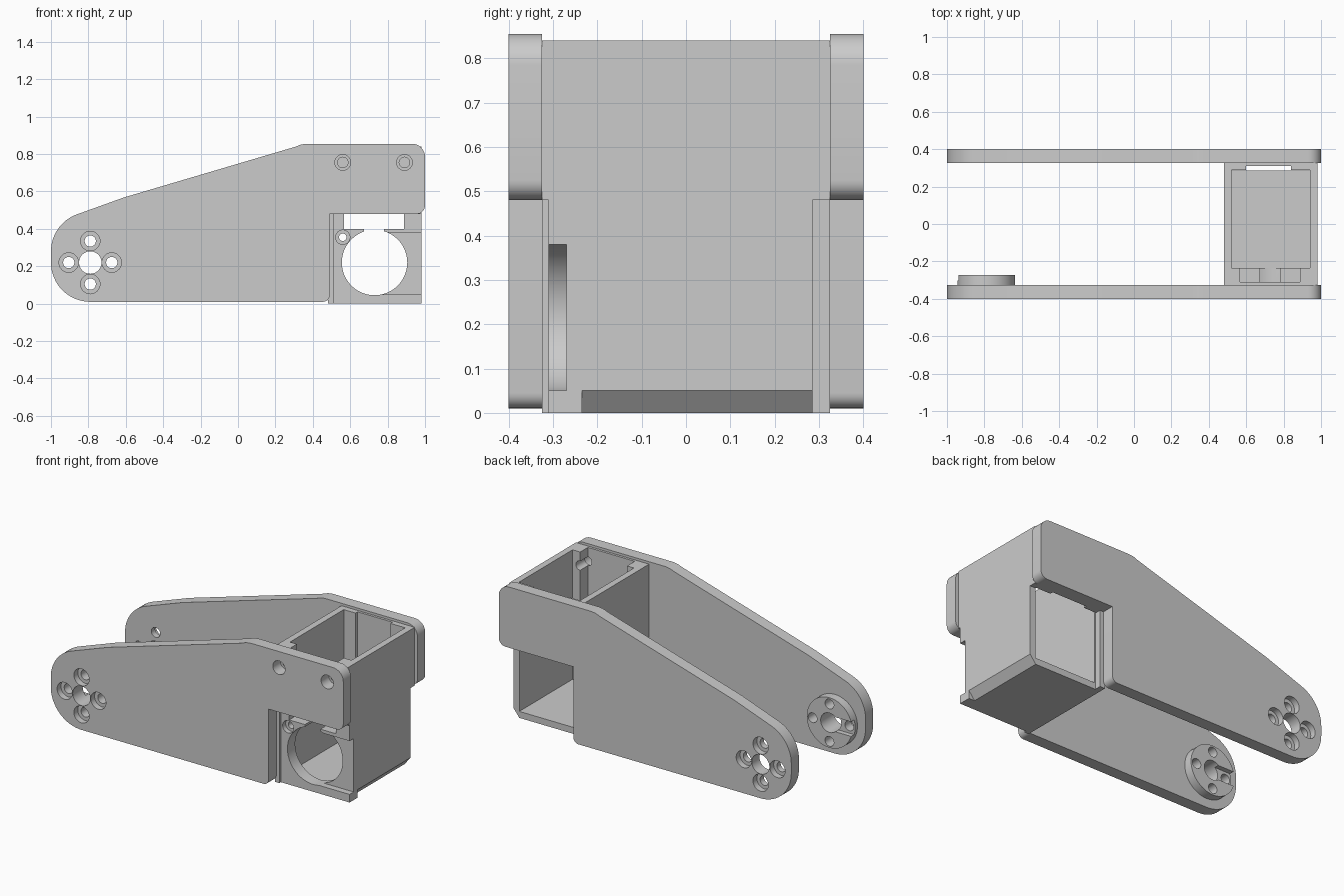
import bpy, bmesh
from math import cos, sin, radians

cube = bpy.data.objects.get("Cube")
if cube:
    bpy.data.objects.remove(cube, do_unlink=True)

# One plain grey for the whole printed bracket
grey = bpy.data.materials.new("matte_grey")
grey.use_nodes = True
colour = (0.6, 0.6, 0.6, 1)
grey.diffuse_color = colour
grey.node_tree.nodes["Principled BSDF"].inputs["Base Color"].default_value = colour


def arc(x, z, r, start, end, steps):
    """Points on an arc in the xz plane, angles in degrees."""
    angles = [radians(start + (end - start) * i / steps) for i in range(steps + 1)]
    return [(x + r * cos(a), z + r * sin(a)) for a in angles]


def prism(name, profile, y0, y1):
    """Extrude an xz profile from y0 to y1."""
    bm = bmesh.new()
    base = bm.faces.new([bm.verts.new((x, y0, z)) for x, z in profile])
    moved = bmesh.ops.extrude_face_region(bm, geom=[base])["geom"]
    verts = [v for v in moved if isinstance(v, bmesh.types.BMVert)]
    bmesh.ops.translate(bm, verts=verts, vec=(0, y1 - y0, 0))
    bmesh.ops.recalc_face_normals(bm, faces=bm.faces)
    mesh = bpy.data.meshes.new(name)
    bm.to_mesh(mesh)
    bm.free()
    mesh.materials.append(grey)
    obj = bpy.data.objects.new(name, mesh)
    bpy.context.collection.objects.link(obj)
    return obj


def block(name, x0, x1, y0, y1, z0, z1):
    return prism(name, [(x0, z0), (x1, z0), (x1, z1), (x0, z1)], y0, y1)


def rod(name, x, z, r, y0, y1):
    return prism(name, arc(x, z, r, 0, 360, 48)[:-1], y0, y1)


def activate(obj):
    bpy.ops.object.select_all(action='DESELECT')
    obj.select_set(True)
    bpy.context.view_layer.objects.active = obj


def cut(obj, cutter):
    """Subtract the cutter from the object, then remove it."""
    cutter.hide_render = True
    mod = obj.modifiers.new("cut", 'BOOLEAN')
    mod.operation = 'DIFFERENCE'
    mod.solver = 'EXACT'
    mod.object = cutter
    activate(obj)
    bpy.ops.object.modifier_apply(modifier=mod.name)
    bpy.data.objects.remove(cutter, do_unlink=True)


def finish(obj):
    activate(obj)
    bpy.ops.object.shade_smooth_by_angle(angle=radians(30))


# Shared layout: pivot centre and the four screw positions around it
PX, PZ = -0.79, 0.22
SCREWS = [(PX + dx, PZ + dz) for dx, dz in
          [(0.115, 0), (-0.115, 0), (0, 0.115), (0, -0.115)]]
OUT, IN = 0.4, 0.325

# Side arm outline: round pivot end, sloped top, raised square end
outline = (arc(PX, PZ, 0.21, 270, 180, 16)
           + arc(PX, 0.28, 0.21, 180, 109, 14)
           + [(-0.61, 0.568), (0.31, 0.84)]
           + arc(0.38, 0.655, 0.2, 104, 90, 4)
           + arc(0.93, 0.785, 0.07, 90, 0, 8)
           + arc(0.955, 0.525, 0.045, 0, -90, 8)
           + [(0.49, 0.48)]
           + arc(0.455, 0.045, 0.035, 0, -90, 6))


def pivot_holes(obj):
    cut(obj, rod("pivot_cut", PX, PZ, 0.06, -1, 1))
    for x, z in SCREWS:
        cut(obj, rod("screw_cut", x, z, 0.03, -1, 1))


# Front and back arms, with counterbores on the outer faces
for name, side in (("front_arm", -1), ("back_arm", 1)):
    arm = prism(name, outline, side * IN, side * OUT)
    pivot_holes(arm)
    for x, z in SCREWS:
        cut(arm, rod("counterbore", x, z, 0.052, side * 0.362, side * 0.5))
    if side < 0:
        for x in (0.56, 0.89):
            cut(arm, rod("mount_hole", x, 0.755, 0.042, -0.5, -0.3))
    finish(arm)

# Pivot boss on the inside of the front arm, with a slot towards its end
boss = rod("pivot_boss", PX, PZ, 0.155, -0.326, -0.272)
pivot_holes(boss)
cut(boss, block("slot", -1.1, PX, -0.302, -0.2, PZ - 0.045, PZ + 0.045))
finish(boss)

# Motor housing between the arms
box = block("motor_housing", 0.48, 0.98, -IN, IN, 0, 0.84)
cuts = [
    ("cavity", 0.52, 0.94, -0.235, 0.29, 0.04, 1),
    ("lower_back", 0.515, 1.1, 0.285, 0.5, -0.1, 0.48),
    ("back_opening", 0.52, 0.94, 0.25, 0.5, 0.04, 0.48),
    ("lower_front", 0.51, 1.1, -0.5, -0.31, -0.1, 0.48),
    ("back_slot", 0.6, 0.84, 0.25, 0.31, 0.4, 1),
    ("front_window", 0.567, 0.888, -0.31, -0.2, 0.4, 1),
    ("window_neck", 0.674, 0.78, -0.4, -0.2, 0.3, 0.42),
    ("side_pocket", 0.73, 1.1, -0.4, -0.27, 0.05, 0.38),
]
for args in cuts:
    cut(box, block(*args))
cut(box, rod("motor_hole", 0.73, PZ, 0.175, -0.4, -0.2))
cut(box, rod("small_hole", 0.56, 0.355, 0.02, -0.4, -0.2))
cut(box, rod("small_counterbore", 0.56, 0.355, 0.038, -0.4, -0.28))
for x in (0.56, 0.89):
    cut(box, rod("mount_hole", x, 0.755, 0.028, -0.4, -0.2))
# Chamfer along the lower outer edge, behind the front wall
cut(box, prism("chamfer", [(0.94, 0), (0.94, -0.1), (1.1, -0.1), (1.1, 0.05),
                           (0.98, 0.05)], -0.235, 0.4))
finish(box)
